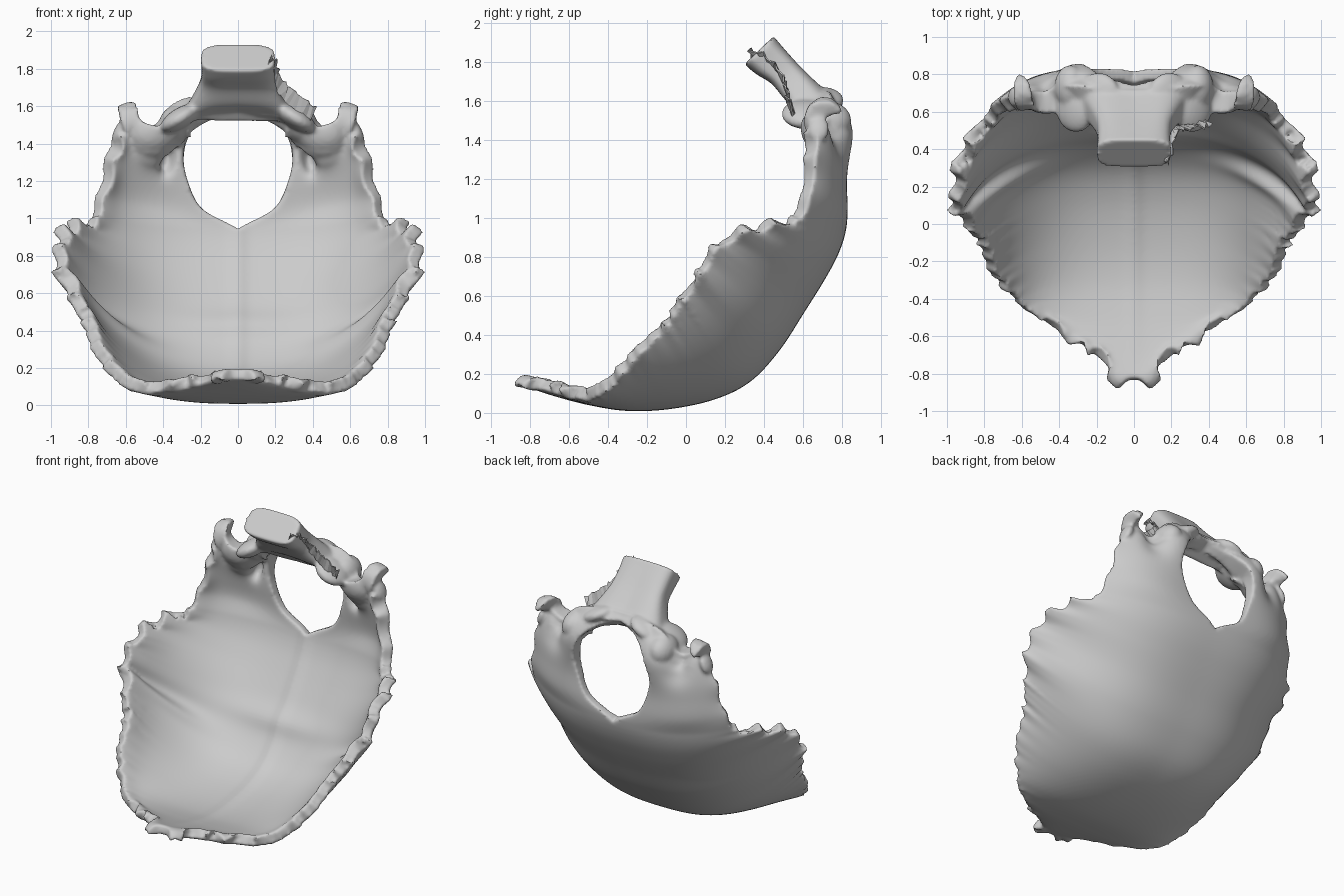
import bpy, bmesh, math, random
from mathutils import Vector

random.seed(4)
cube = bpy.data.objects.get("Cube")
if cube:
    bpy.data.objects.remove(cube, do_unlink=True)

bone = bpy.data.materials.new("bone grey")
bone.use_nodes = True
bone.diffuse_color = (0.6, 0.6, 0.6, 1)
bone.node_tree.nodes["Principled BSDF"].inputs["Base Color"].default_value = (0.6, 0.6, 0.6, 1)


def new_object(name, bm):
    mesh = bpy.data.meshes.new(name)
    bm.to_mesh(mesh)
    bm.free()
    mesh.materials.append(bone)
    ob = bpy.data.objects.new(name, mesh)
    bpy.context.collection.objects.link(ob)
    return ob


def bell(value, centre, width):
    return math.exp(-((value - centre) / width) ** 2)


def spline(rows, t):
    """Catmull-Rom interpolation through equally spaced rows."""
    last = len(rows) - 1
    i = min(int(t * last), last - 1)
    f = t * last - i
    a, b, c, d = (rows[max(0, min(last, i + k))] for k in (-1, 0, 1, 2))
    return [0.5 * (2 * q + (r - p) * f + (2 * p - 5 * q + 4 * r - s) * f * f
                   + (3 * q - p - 3 * r + s) * f ** 3) for p, q, r, s in zip(a, b, c, d)]


def grid_faces(bm, grid):
    for lower, upper in zip(grid, grid[1:]):
        for j in range(len(lower) - 1):
            bm.faces.new((lower[j], upper[j], upper[j + 1], lower[j + 1]))


# Curved plate: each station is the inner point (x, y, z) and the outer rim (x, y, z)
stations = [
    (0, -.84, .14, .04, -.84, .14), (0, -.69, .09, .25, -.67, .10),
    (0, -.50, .04, .49, -.51, .06), (0, -.30, .01, .65, -.40, .12),
    (0, -.08, .02, .77, -.25, .28), (0, .15, .07, .86, -.09, .47),
    (0, .33, .16, .93, .01, .61), (0, .48, .32, .99, .09, .73),
    (0, .61, .52, .98, .17, .85), (0, .71, .68, .96, .33, .93),
    (0, .78, .81, .89, .48, .97), (0, .82, .93, .79, .60, 1.01),
    (.19, .83, 1.05, .76, .64, 1.12), (.265, .82, 1.19, .73, .66, 1.24),
    (.29, .81, 1.32, .71, .67, 1.34), (.25, .79, 1.46, .68, .68, 1.42),
    (.14, .76, 1.56, .65, .69, 1.47), (0, .73, 1.61, .63, .70, 1.50),
    (0, .71, 1.67, .61, .71, 1.52)]

ROWS, COLS, THICK = 170, 44, 0.22
bm = bmesh.new()
grid, weights = [], []
for i in range(ROWS + 1):
    t = i / ROWS
    xi, ym, zm, xe, ye, ze = spline(stations, t)
    xi = max(xi, 0)
    # Saw-toothed suture along the lower rim, broad scallops above it
    if ze < .62:
        tooth = random.uniform(-.03, .025)
    elif ze < .99:
        tooth = .022 * math.sin(t * 105) + random.uniform(-.008, .008)
    else:
        tooth = .008 * math.sin(t * 60)
    fullness = 2.5 + .4 * max(0, math.sin(t * math.pi))
    row = []
    for j in range(COLS + 1):
        u = j / COLS
        f = u ** fullness
        x = xi + (xe - xi) * u + tooth * u ** 12 * min(1, xe * 2)
        y = ym + (ye - ym) * f
        z = zm + (ze - zm) * f + tooth * u ** 12 * .6
        # Condyles swell backwards; a notch dips into the top edge
        y += .065 * bell(x, .3, .15) * bell(z, 1.48, .19)
        z -= .10 * bell(x, .46, .08) * max(0, min(1, (z - 1.38) / .14))
        y -= .035 * bell(x, .48, .07) * bell(z, 1.40, .08)
        row.append(bm.verts.new((x, y, z)))
        # Inner relief: cross-shaped ridge, side grooves, lateral mass, canal pit
        th = .06 + .015 * bell(u, 1, .12)
        if t < .62:
            th += .012 * bell(x, 0, .04) * min(1, t * 4)
        th += .028 * bell(t, .41, .02) * bell(x, 0, .42)
        th += .03 * bell(t, .36, .015) * bell(x, .8, .25)
        th -= .025 * bell(t, .385, .02) * bell(x, .8, .25)
        th += .12 * bell(x, .32, .17) * bell(z, 1.56, .13)
        th += .05 * bell(x, .48, .25) * bell(z, 1.36, .16)
        th -= .13 * bell(x, .4, .036) * bell(z, 1.31, .06)
        weights.append(max(.025, th) / THICK)
    grid.append(row)
grid_faces(bm, grid)
plate = new_object("curved_plate", bm)
group = plate.vertex_groups.new(name="thickness")
for k, w in enumerate(weights):
    group.add([k], min(w, 1), 'REPLACE')
mirror = plate.modifiers.new("mirror", 'MIRROR')
mirror.merge_threshold = .002
solid = plate.modifiers.new("thickness", 'SOLIDIFY')
solid.thickness, solid.offset, solid.vertex_group = THICK, -1, "thickness"

# Basilar block: half width, outer (y, z), inner (y, z)
sections = [(.33, .79, 1.62, .58, 1.57), (.26, .71, 1.68, .51, 1.61),
            (.205, .61, 1.77, .44, 1.69), (.195, .53, 1.85, .36, 1.74),
            (.20, .45, 1.935, .30, 1.79)]
bm = bmesh.new()
loops = []
for k in range(17):
    w, yo, zo, yi, zi = spline(sections, k / 16)
    loop = []
    for s in range(32):
        a = math.tau * s / 32
        c, d = math.cos(a), math.sin(a)
        px = math.copysign(abs(c) ** .55, c) * w
        mix = .5 + .5 * math.copysign(abs(d) ** .55, d)
        base = 1 - k / 16
        # Hollow underside and arms that droop beside the opening
        hollow = .04 * base * bell(px, 0, .12)
        droop = .7 * base ** 2 * px * px
        loop.append(bm.verts.new((px, yi + (yo - yi) * mix - hollow * mix,
                                  zi + (zo - zi) * mix - droop)))
    loops.append(loop + loop[:1])
grid_faces(bm, loops)
bm.faces.new(loops[0][:-1])
bm.faces.new(loops[-1][:-1])
bmesh.ops.recalc_face_normals(bm, faces=bm.faces)
basilar = new_object("basilar_block", bm)


def knob(name, centre, radii, tilt=0):
    bpy.ops.mesh.primitive_uv_sphere_add(segments=24, ring_count=14, radius=1, location=centre)
    ob = bpy.context.object
    ob.name, ob.scale, ob.rotation_euler = name, radii, (0, tilt, 0)
    ob.data.materials.append(bone)
    return ob


# Paired knobs that tie the block to the plate
parts = [plate, basilar]
for side, label in ((1, "left"), (-1, "right")):
    parts.append(knob(label + "_tubercle", (side * .31, .62, 1.535), (.12, .13, .055), side * .55))
    parts.append(knob(label + "_lateral_mass", (side * .34, .73, 1.50), (.085, .12, .10), -side * .2))
    parts.append(knob(label + "_arch", (side * .19, .70, 1.605), (.12, .11, .05), side * .45))
    parts.append(knob(label + "_jugular_process", (side * .635, .68, 1.46), (.03, .055, .07), -side * .4))

# Fuse everything into one continuous bone surface
bpy.ops.object.select_all(action='DESELECT')
for ob in parts:
    ob.select_set(True)
bpy.context.view_layer.objects.active = plate
bpy.ops.object.convert(target='MESH')
bpy.ops.object.join()
skull_base = bpy.context.object
skull_base.name = "skull_base_bone"
fuse = skull_base.modifiers.new("fuse", 'REMESH')
fuse.mode, fuse.voxel_size = 'VOXEL', .0125
soft = skull_base.modifiers.new("soften", 'SMOOTH')
soft.factor, soft.iterations = .5, 4
bpy.ops.object.convert(target='MESH')
skull_base = bpy.context.object
if not skull_base.data.materials:
    skull_base.data.materials.append(bone)
bpy.ops.object.shade_smooth_by_angle(angle=math.radians(50))

# Ragged broken flake along the left side of the block
path = [(.17, .33, 1.84), (.19, .43, 1.79), (.22, .50, 1.70), (.30, .52, 1.62), (.40, .54, 1.55)]
bm = bmesh.new()
strip = []
for k in range(25):
    p = Vector(spline(path, k / 24))
    jag = Vector((random.uniform(.01, .03), random.uniform(-.03, 0), random.uniform(.02, .05)))
    strip.append([bm.verts.new(p - jag * .6), bm.verts.new(p + jag)])
grid_faces(bm, strip)
flake = new_object("broken_flake", bm)
flake.modifiers.new("thickness", 'SOLIDIFY').thickness = .008
